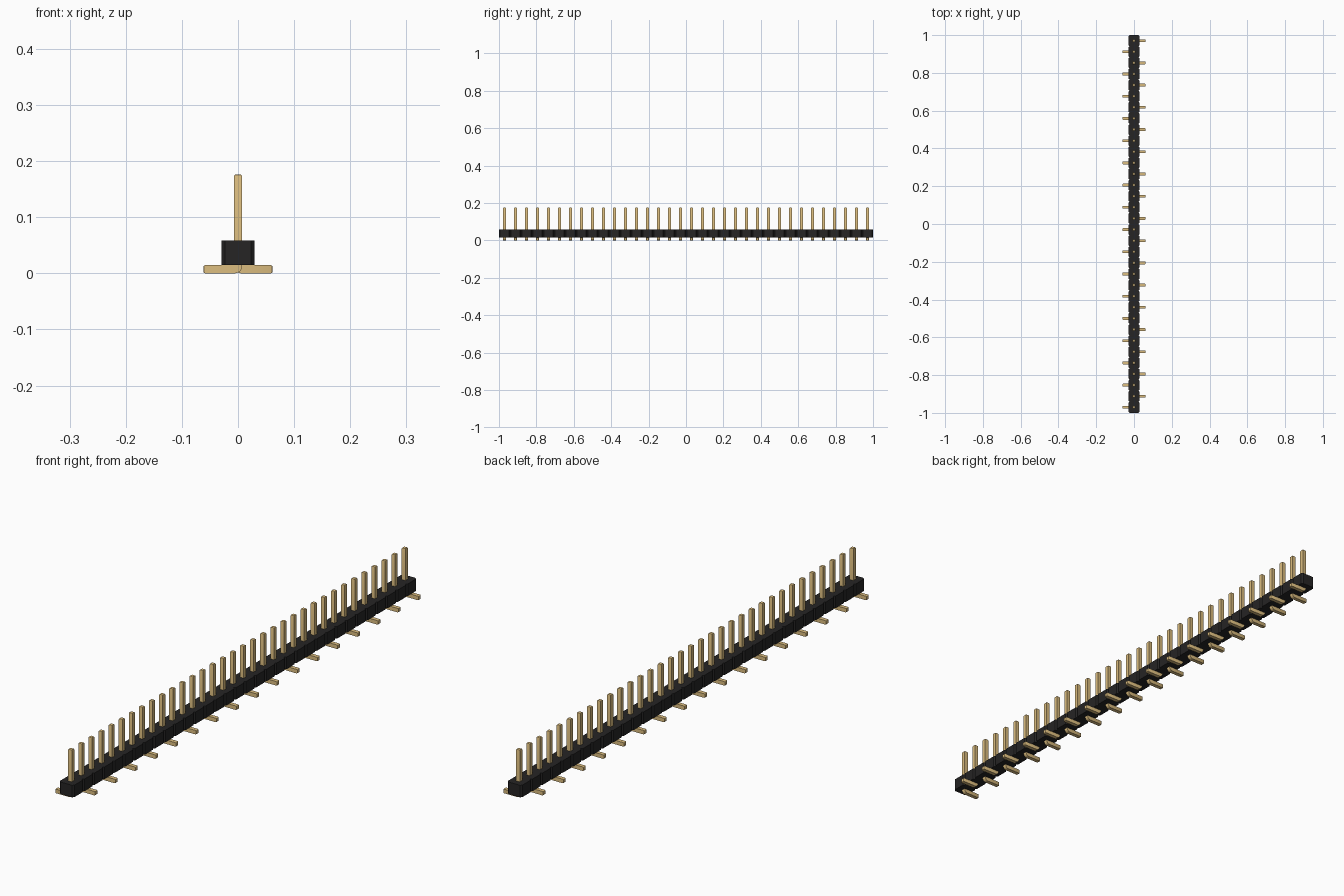
import bpy, bmesh, math

cube = bpy.data.objects.get("Cube")
if cube:
    bpy.data.objects.remove(cube)

COUNT = 34
PITCH = 2 / COUNT
MM = PITCH / 2          # two-millimetre pitch
PIN = 0.5 * MM          # pin thickness
HALF = PIN / 2


def material(name, rgb):
    m = bpy.data.materials.new(name)
    m.use_nodes = True
    m.diffuse_color = (*rgb, 1)
    m.node_tree.nodes["Principled BSDF"].inputs["Base Color"].default_value = (*rgb, 1)
    return m


def prism(name, points, offset, mat, bevel_ends=False):
    """Extrude a closed outline by offset, optionally rounding its two free ends."""
    bm = bmesh.new()
    base = bm.faces.new([bm.verts.new(p) for p in points])
    new = bmesh.ops.extrude_face_region(bm, geom=[base])["geom"]
    bmesh.ops.translate(bm, verts=[v for v in new if isinstance(v, bmesh.types.BMVert)], vec=offset)
    bmesh.ops.recalc_face_normals(bm, faces=bm.faces[:])
    if bevel_ends:
        top = max(bm.faces, key=lambda f: f.calc_center_median().z)
        tip = max(bm.faces, key=lambda f: f.calc_center_median().x)
        bmesh.ops.bevel(bm, geom=list({*top.edges, *tip.edges}), offset=PIN / 4,
                        segments=2, profile=0.5, affect='EDGES')
    mesh = bpy.data.meshes.new(name)
    bm.to_mesh(mesh)
    bm.free()
    mesh.materials.append(mat)
    return mesh


def place(name, mesh, location=(0, 0, 0), turn=0):
    ob = bpy.data.objects.new(name, mesh)
    ob.location = location
    ob.rotation_euler.z = turn
    bpy.context.collection.objects.link(ob)
    return ob


black = material("black_plastic", (0.019, 0.018, 0.018))
gold = material("gold_metal", (0.708, 0.504, 0.210))

# Housing: a row of octagonal cells joined at their narrow necks
wide, neck, chamfer = MM, 0.8 * MM, 0.2 * MM
side = []
for i in range(COUNT):
    y = -1 + i * PITCH
    side += [(neck, y), (wide, y + chamfer), (wide, y + PITCH - chamfer)]
side.append((neck, 1))
outline = [(x, y, PIN) for x, y in side] + [(-x, y, PIN) for x, y in reversed(side)]
place("housing", prism("housing", outline, (0, 0, 1.5 * MM), black))

# Pin: upright post bent into a foot, with a rounded heel
radius = 0.9 * PIN
heel = [(-HALF + radius - radius * math.cos(a), radius - radius * math.sin(a))
        for a in (math.pi / 2 * k / 6 for k in range(7))]
profile = [(HALF, PIN), (HALF, 6 * MM), (-HALF, 6 * MM)] + heel + [(2.1 * MM, 0), (2.1 * MM, PIN)]
pin_mesh = prism("pin", [(x, -HALF, z) for x, z in profile], (0, PIN, 0), gold, True)

# Feet alternate from side to side along the row
pins = [place(f"pin_{i + 1}", pin_mesh, (0, -1 + (i + 0.5) * PITCH, 0),
              math.pi if i % 2 == 0 else 0) for i in range(COUNT)]

# Smooth the rounded heels and tips, keeping the square edges sharp
bpy.ops.object.select_all(action='DESELECT')
pins[0].select_set(True)
bpy.context.view_layer.objects.active = pins[0]
bpy.ops.object.shade_smooth_by_angle(angle=math.radians(25))
